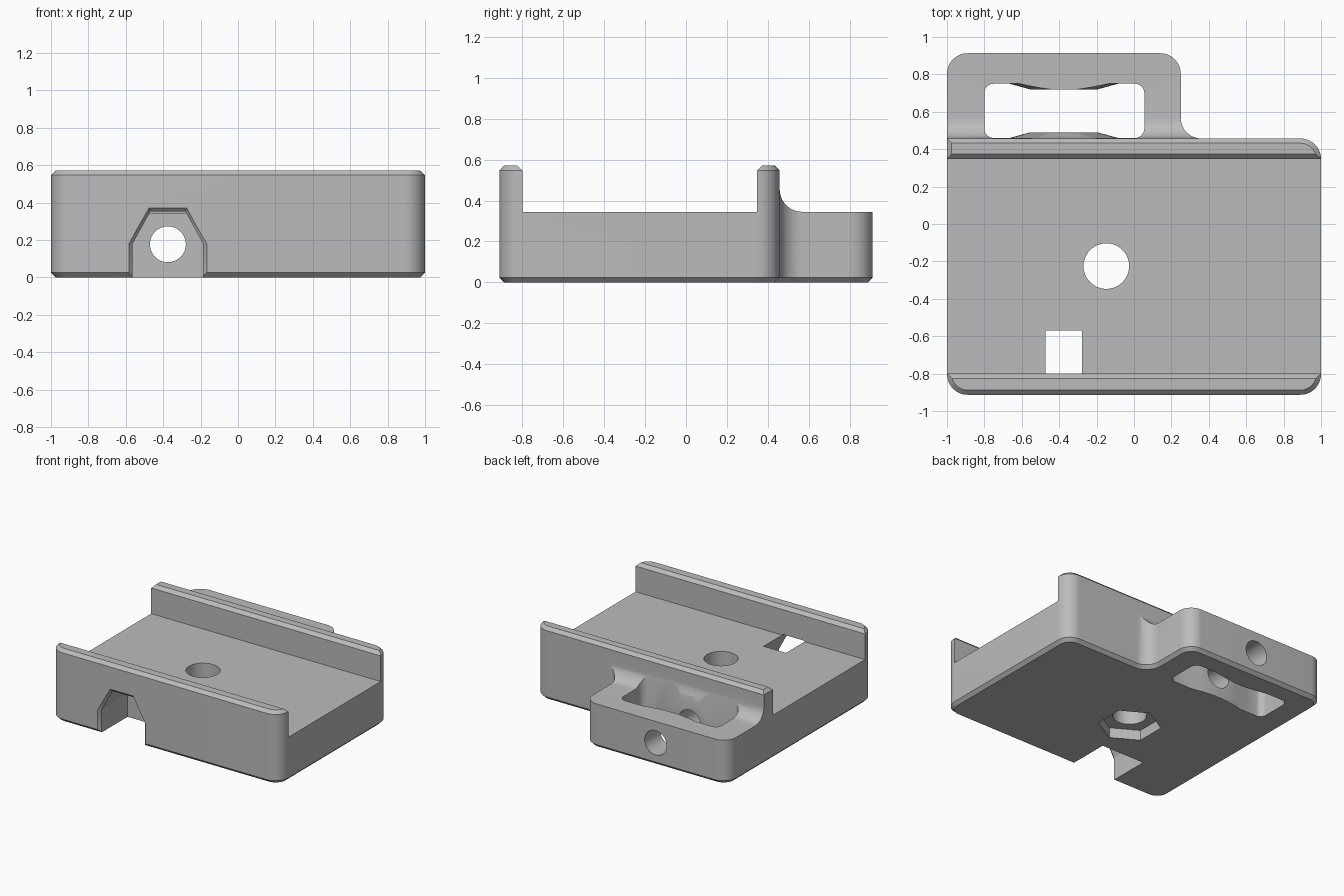
import bpy, bmesh, math
from mathutils import Vector

cube = bpy.data.objects.get("Cube")
if cube:
    bpy.data.objects.remove(cube)

mat = bpy.data.materials.new("plain grey")
mat.use_nodes = True
GREY = (0.5, 0.5, 0.5, 1)
mat.diffuse_color = GREY
mat.node_tree.nodes["Principled BSDF"].inputs["Base Color"].default_value = GREY

FLOOR, TOP, BEVEL, R = 0.345, 0.572, 0.025, 0.11
WALL_BACK, TAB_BACK = 0.457, 0.913
BOLT_X, BOLT_Z = -0.375, 0.177


def loft(name, rings):
    """Closed solid through matching rings of points."""
    bm = bmesh.new()
    loops = [[bm.verts.new(p) for p in ring] for ring in rings]
    n = len(loops[0])
    for a, b in zip(loops, loops[1:]):
        for i in range(n):
            j = (i + 1) % n
            bm.faces.new((a[i], a[j], b[j], b[i]))
    bm.faces.new(loops[0][::-1])
    bm.faces.new(loops[-1])
    bmesh.ops.recalc_face_normals(bm, faces=bm.faces)
    mesh = bpy.data.meshes.new(name)
    bm.to_mesh(mesh)
    bm.free()
    obj = bpy.data.objects.new(name, mesh)
    mesh.materials.append(mat)
    bpy.context.collection.objects.link(obj)
    return obj


def rounded(corners, steps=10):
    """2D outline from (x, y, radius) right-angle corners."""
    out = []
    for i, (x, y, r) in enumerate(corners):
        p = Vector((x, y))
        if not r:
            out.append(p)
            continue
        to_a = (Vector(corners[i - 1][:2]) - p).normalized()
        to_b = (Vector(corners[(i + 1) % len(corners)][:2]) - p).normalized()
        centre = p + (to_a + to_b) * r
        for k in range(steps + 1):
            t = k / steps * math.pi / 2
            out.append(centre - to_b * r * math.cos(t) - to_a * r * math.sin(t))
    return out


def inset(outline, d):
    """Mitred inward offset of a counter-clockwise outline."""
    out = []
    for i, p in enumerate(outline):
        e1 = (p - outline[i - 1]).normalized()
        e2 = (outline[(i + 1) % len(outline)] - p).normalized()
        n1, n2 = Vector((-e1.y, e1.x)), Vector((-e2.y, e2.x))
        out.append(p + (n1 + n2) * d / (1 + n1.dot(n2)))
    return out


def level(outline, z):
    return [(p[0], p[1], z) for p in outline]


def along_x(name, profile, x0, x1):
    return loft(name, [[(x, y, z) for y, z in profile] for x in (x0, x1)])


def circle(r, n):
    return [(r * math.sin(2 * math.pi * i / n), r * math.cos(2 * math.pi * i / n))
            for i in range(n)]


def along_y(name, sections, n=48):
    """Round solid on the bolt axis from (y, radius) sections."""
    return loft(name, [[(BOLT_X + a, y, BOLT_Z + b) for a, b in circle(r, n)]
                       for y, r in sections])


def along_z(name, x, y, r, z0, z1, n):
    return loft(name, [[(x + a, y + b, z) for a, b in circle(r, n)] for z in (z0, z1)])


def cut(target, cutter):
    mod = target.modifiers.new("cut", "BOOLEAN")
    mod.operation, mod.solver, mod.object = "DIFFERENCE", "EXACT", cutter
    bpy.context.view_layer.objects.active = target
    bpy.ops.object.modifier_apply(modifier=mod.name)
    bpy.data.objects.remove(cutter)


# Full-height block with chamfered bottom and top rims
outline = rounded([(-1, -TAB_BACK, R), (1, -TAB_BACK, R), (1, WALL_BACK, R),
                   (0.25, WALL_BACK, R), (0.25, TAB_BACK, R), (-1, TAB_BACK, R)])
rim = inset(outline, BEVEL)
body = loft("clamp_base", [level(rim, 0), level(outline, BEVEL),
                           level(outline, TOP - BEVEL), level(rim, TOP)])

# Channel between the two walls, flared at the top
y0, y1, flare = -0.8, 0.348, 0.04
cut(body, along_x("channel", [
    (y0, FLOOR), (y1, FLOOR), (y1, TOP - BEVEL), (y1 + flare, TOP - BEVEL + flare),
    (y0 - flare, TOP - BEVEL + flare), (y0, TOP - BEVEL)], -1.2, 1.2))

# Lower the tab behind the rear wall, leaving a concave fillet
wall = WALL_BACK + 0.001
quarter = [i / 10 * math.pi / 2 for i in range(11)]
fillet = [(wall + R * (1 - math.cos(t)), FLOOR + R * (1 - math.sin(t))) for t in quarter]
cut(body, along_x("tab_top", fillet + [
    (1.2, FLOOR), (1.2, TOP - BEVEL + flare),
    (wall - flare, TOP - BEVEL + flare), (wall, TOP - BEVEL)], -1.2, 0.37))

# Tab window, with conical bosses left around the bolt hole
near, far, boss = 0.46, 0.75, 0.03
slot = rounded([(-0.8, near, 0.05), (0.055, near, 0.05),
                (0.055, far, 0.05), (-0.8, far, 0.05)])
window = loft("window", [level(slot, -0.2), level(slot, 0.52)])
for face, s in ((near, 1), (far, -1)):
    cut(window, along_y("boss", [(face - s * boss, 0.4), (face + s * boss, 0.18)]))
cut(body, window)

# Nut pocket in the front wall, open below, with a chamfered mouth
front = -TAB_BACK


def pocket_ring(y, grow):
    half = [(0.188 + grow, -0.1), (0.188 + grow, 0.18), (0.094 + grow * 0.3, 0.352 + grow)]
    pts = half + [(-x, z) for x, z in reversed(half)]
    return [(BOLT_X + x, y, z) for x, z in pts]


cut(body, loft("nut_pocket", [pocket_ring(-0.57, 0), pocket_ring(front + 0.02, 0),
                              pocket_ring(front - 0.02, 0.04)]))

# Cross bolt hole
cut(body, along_y("bolt_hole", [(-1.2, 0.096), (1.2, 0.096)]))

# Vertical screw hole and hexagonal recess underneath
sx, sy = -0.148, -0.225
cut(body, along_z("screw_hole", sx, sy, 0.122, -0.2, 0.5, 48))
cut(body, along_z("hex_recess", sx, sy, 0.225, -0.2, 0.08, 6))

bpy.ops.object.select_all(action="DESELECT")
body.select_set(True)
bpy.context.view_layer.objects.active = body
bpy.ops.object.shade_smooth_by_angle(angle=math.radians(25))
